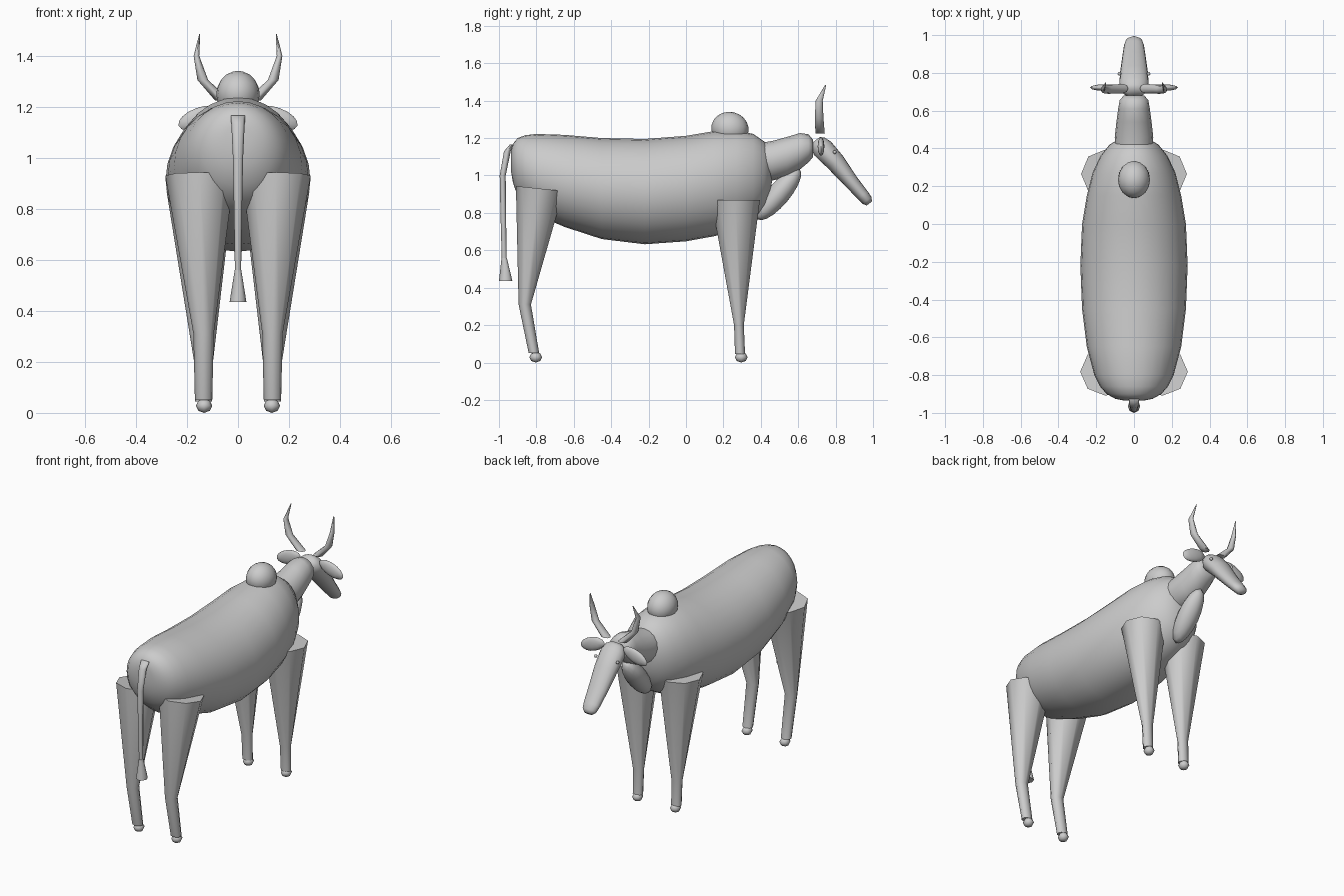
import bpy, bmesh
from math import sin, cos, pi, radians
from mathutils import Matrix, Vector


def finish(name, bm, angle=60):
    bmesh.ops.recalc_face_normals(bm, faces=bm.faces)
    me = bpy.data.meshes.new(name)
    bm.to_mesh(me)
    bm.free()
    ob = bpy.data.objects.new(name, me)
    bpy.context.collection.objects.link(ob)
    bpy.ops.object.select_all(action='DESELECT')
    ob.select_set(True)
    bpy.context.view_layer.objects.active = ob
    bpy.ops.object.shade_smooth_by_angle(angle=radians(angle))
    return ob


def loft(name, rings, n=8, tilt=None, angle=60):
    """rings: (x, y, z, half width in x, half depth, tilt of the depth axis)"""
    bm = bmesh.new()
    loops = []
    for r in rings:
        x, y, z, rx, rd = r[:5]
        a = radians(r[5] if len(r) > 5 else (tilt or 0))
        loops.append([bm.verts.new((x + rx * cos(2 * pi * i / n),
                                    y + rd * sin(2 * pi * i / n) * cos(a),
                                    z + rd * sin(2 * pi * i / n) * sin(a))) for i in range(n)])
    for p, q in zip(loops, loops[1:]):
        for i in range(n):
            bm.faces.new((p[i], p[(i + 1) % n], q[(i + 1) % n], q[i]))
    bm.faces.new(loops[0])
    bm.faces.new(loops[-1])
    return finish(name, bm, angle)


def ball(name, loc, size, rot=(0, 0, 0), seg=16, rings=10):
    bm = bmesh.new()
    bmesh.ops.create_uvsphere(bm, u_segments=seg, v_segments=rings, radius=1)
    m = Matrix.Translation(loc)
    for ang, ax in zip(rot, 'XYZ'):
        m = m @ Matrix.Rotation(radians(ang), 4, ax)
    bm.transform(m @ Matrix.Diagonal((*size, 1)))
    return finish(name, bm)


# barrel body: (y, top, bottom, half width)
body = [(-.935, 1.13, 1.02, .05), (-.925, 1.17, .96, .10), (-.90, 1.20, .89, .145),
        (-.86, 1.215, .84, .18), (-.80, 1.222, .79, .21), (-.65, 1.217, .725, .25),
        (-.45, 1.20, .66, .275), (-.22, 1.195, .632, .284), (0, 1.212, .648, .275),
        (.15, 1.237, .675, .25), (.27, 1.24, .71, .22), (.36, 1.222, .76, .178),
        (.42, 1.18, .83, .13), (.45, 1.13, .91, .08), (.46, 1.08, .97, .04)]
loft("body", [(0, y, (t + b) / 2, w, (t - b) / 2) for y, t, b, w in body], 28, 90)

# shoulder hump
ball("hump", (0, .235, 1.25), (.085, .10, .09), (-12, 0, 0))

# neck, dewlap and head
loft("neck", [(0, .40, 1.075, .10, .10), (0, .46, 1.078, .102, .106), (0, .54, 1.10, .093, .106),
              (0, .61, 1.13, .084, .097), (0, .655, 1.145, .076, .075),
              (0, .68, 1.145, .055, .045)], 16, 90)
ball("dewlap", (0, .495, .90), (.065, .175, .06), (50, 0, 0))
loft("head", [(0, .695, 1.19, .035, .025), (0, .705, 1.175, .062, .045), (0, .73, 1.145, .078, .058),
              (0, .80, 1.07, .074, .052), (0, .88, .97, .063, .04), (0, .945, .895, .053, .033),
              (0, .968, .867, .045, .03), (0, .98, .85, .025, .018)], 16, 38)

# tail with tuft
loft("tail", [(0, -.93, 1.165, .028, .012), (0, -.955, 1.13, .026, .018), (0, -.98, 1.0, .02, .016),
              (0, -.977, .80, .016, .015), (0, -.972, .55, .012, .013)])
loft("tail_tuft", [(0, -.972, .56, .013, .014), (0, -.964, .435, .033, .036)])

for side, s in (("left", -1), ("right", 1)):
    # front and hind legs
    loft("front_leg_" + side, [(s * .15, .265, .868, .13, .13), (s * .135, .283, .20, .037, .026),
                               (s * .135, .289, .045, .033, .027)], 8)
    loft("hind_leg_" + side, [(s * .15, -.782, .93, .135, .128, -6), (s * .135, -.862, .31, .04, .033),
                              (s * .135, -.813, .05, .034, .028)], 8)
    # hooves
    for part, y in (("front", .295), ("hind", -.803)):
        ball(f"{part}_hoof_{side}", (s * .133, y, .028), (.032, .034, .028), seg=8, rings=4)
    # horns, ears and eyes
    loft("horn_" + side, [(s * .06, .717, 1.225, .03, .025, 0), (s * .138, .712, 1.305, .021, .023),
                          (s * .163, .712, 1.40, .011, .019), (s * .15, .747, 1.485, .002, .003)])
    ball("ear_" + side, (s * .15, .722, 1.155), (.088, .018, .042), (0, s * 20, 0), 12, 8)
    ball("eye_" + side, (s * .077, .795, 1.125), (.01, .01, .01), seg=8, rings=6)
